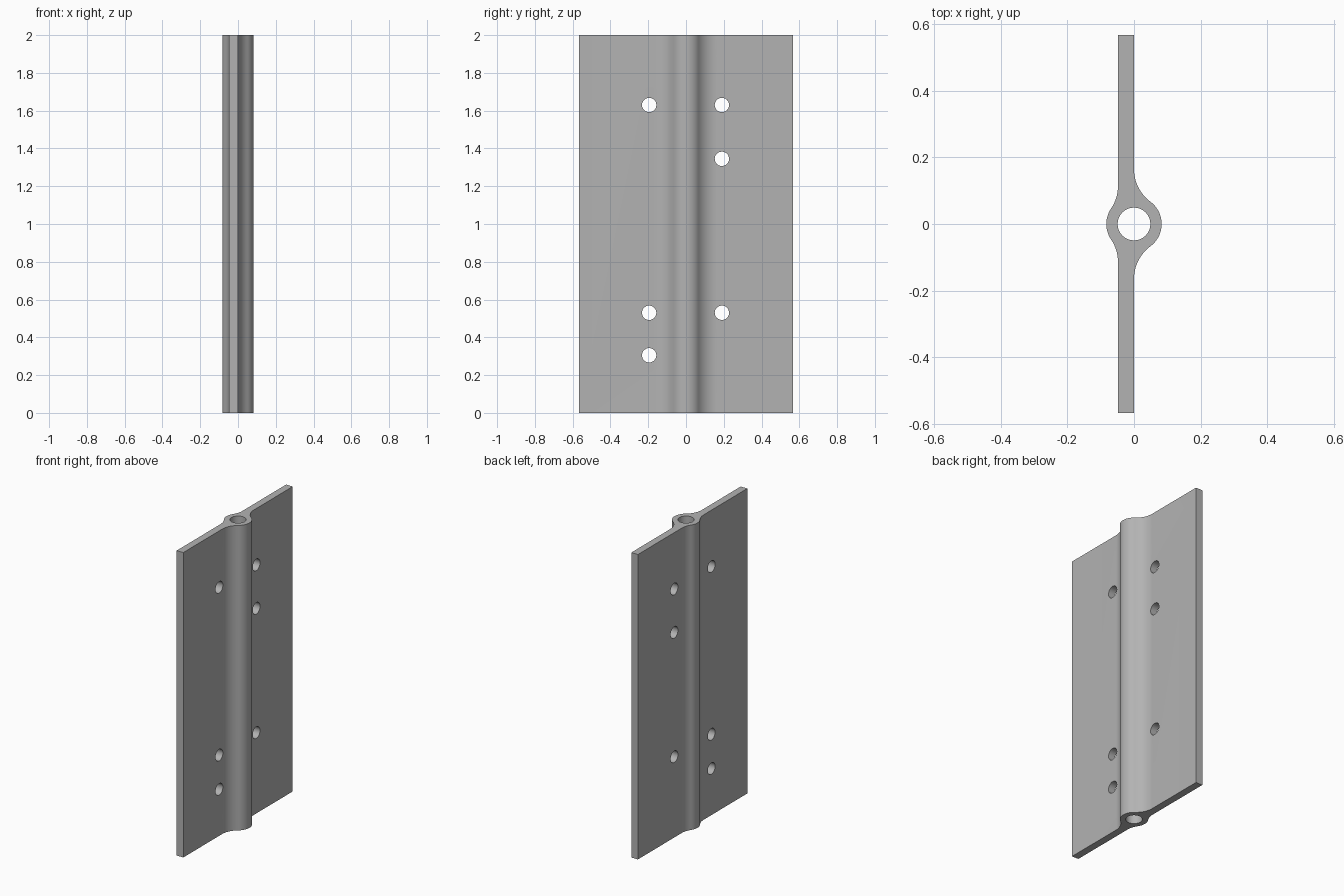
import bpy, bmesh, math
from mathutils import Matrix

if "Cube" in bpy.data.objects:
    bpy.data.objects.remove(bpy.data.objects["Cube"])

HEIGHT, HALF_WIDTH, PLATE = 2.0, 0.567, 0.048
BARREL_R, BORE_R, FILLET_R, HOLE_R = 0.083, 0.049, 0.122, 0.038

steel = bpy.data.materials.new("grey steel")
steel.diffuse_color = (0.45, 0.45, 0.45, 1)
steel.use_nodes = True
steel.node_tree.nodes["Principled BSDF"].inputs["Base Color"].default_value = steel.diffuse_color


def half_side(face_x, sign):
    """Points from the plate end (y > 0) over fillet and barrel to y = 0."""
    d = abs(face_x)
    cx = d + FILLET_R
    cy = math.sqrt((FILLET_R + BARREL_R) ** 2 - cx ** 2)
    sweep = math.atan2(cy, cx)
    pts = [(d, HALF_WIDTH)]
    for i in range(13):                      # concave fillet
        a = math.pi + sweep * i / 12
        pts.append((cx + FILLET_R * math.cos(a), cy + FILLET_R * math.sin(a)))
    for i in range(1, 13):                   # convex barrel
        a = sweep * (1 - i / 12)
        pts.append((BARREL_R * math.cos(a), BARREL_R * math.sin(a)))
    return [(sign * x, y) for x, y in pts]


def full_side(face_x, sign):
    half = half_side(face_x, sign)
    return half + [(x, -y) for x, y in reversed(half[:-1])]


def add_object(name, bm):
    bmesh.ops.recalc_face_normals(bm, faces=bm.faces)
    mesh = bpy.data.meshes.new(name)
    bm.to_mesh(mesh)
    bm.free()
    mesh.materials.append(steel)
    obj = bpy.data.objects.new(name, mesh)
    bpy.context.collection.objects.link(obj)
    return obj


# Extruded plate with central barrel
bm = bmesh.new()
outline = full_side(0.0, 1) + full_side(PLATE, -1)[::-1]
base = bm.faces.new([bm.verts.new((x, y, 0)) for x, y in outline])
top = bmesh.ops.extrude_face_region(bm, geom=[base], use_keep_orig=True)
bmesh.ops.translate(bm, vec=(0, 0, HEIGHT),
                    verts=[v for v in top["geom"] if isinstance(v, bmesh.types.BMVert)])
plate = add_object("barrel_plate", bm)

# Cutters: long bore and six screw holes
bm = bmesh.new()
bmesh.ops.create_cone(bm, cap_ends=True, segments=48, radius1=BORE_R, radius2=BORE_R,
                      depth=HEIGHT + 0.4, matrix=Matrix.Translation((0, 0, HEIGHT / 2)))
for y, heights in ((-0.195, (0.305, 0.53, 1.63)), (0.19, (0.53, 1.345, 1.63))):
    for z in heights:
        place = Matrix.Translation((-PLATE / 2, y, z)) @ Matrix.Rotation(math.pi / 2, 4, 'Y')
        bmesh.ops.create_cone(bm, cap_ends=True, segments=32, radius1=HOLE_R,
                              radius2=HOLE_R, depth=0.2, matrix=place)
cutter = add_object("hole_cutter", bm)
cutter.hide_render = True

cut = plate.modifiers.new("holes", 'BOOLEAN')
cut.operation, cut.solver, cut.object = 'DIFFERENCE', 'EXACT', cutter
bpy.context.view_layer.objects.active = plate
plate.select_set(True)
bpy.ops.object.modifier_apply(modifier=cut.name)
bpy.data.objects.remove(cutter)
bpy.ops.object.shade_smooth_by_angle(angle=math.radians(30))

# Centre on x
for v in plate.data.vertices:
    v.co.x += 0.0
